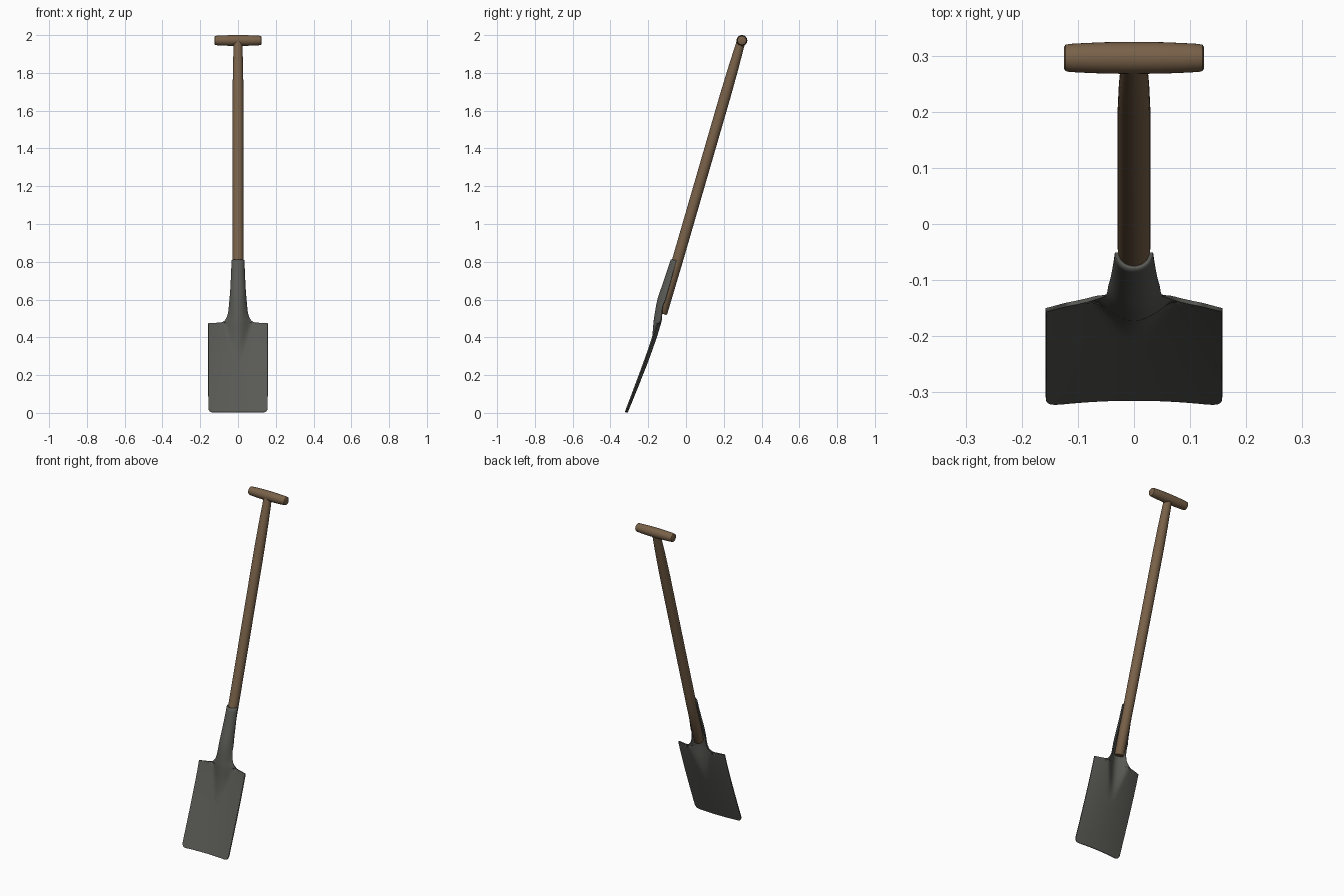
import bpy, bmesh, math
from mathutils import Vector

if "Cube" in bpy.data.objects:
    bpy.data.objects.remove(bpy.data.objects["Cube"])


def material(name, rgb):
    m = bpy.data.materials.new(name)
    m.diffuse_color = (*rgb, 1)
    m.use_nodes = True
    m.node_tree.nodes["Principled BSDF"].inputs["Base Color"].default_value = m.diffuse_color
    return m


WOOD = material("brown wood", (0.19, 0.12, 0.066))
METAL = material("dark grey metal", (0.1, 0.1, 0.09))


def finish(name, bm, mat, angle=40):
    bmesh.ops.recalc_face_normals(bm, faces=bm.faces)
    me = bpy.data.meshes.new(name)
    bm.to_mesh(me)
    bm.free()
    me.materials.append(mat)
    ob = bpy.data.objects.new(name, me)
    bpy.context.collection.objects.link(ob)
    bpy.ops.object.select_all(action='DESELECT')
    ob.select_set(True)
    bpy.context.view_layer.objects.active = ob
    bpy.ops.object.shade_smooth_by_angle(angle=math.radians(angle))
    return ob


def turned(name, a, b, profile, mat, n=32):
    """Round bar from a to b; profile holds (fraction, radius)."""
    a, b = Vector(a), Vector(b)
    q = (b - a).to_track_quat('Z', 'Y')
    bm = bmesh.new()
    rings = []
    for t, r in profile:
        c = a.lerp(b, t)
        rings.append([bm.verts.new(c + q @ Vector((r * math.cos(i * math.tau / n),
                                                   r * math.sin(i * math.tau / n), 0)))
                      for i in range(n)])
    for r0, r1 in zip(rings, rings[1:]):
        for i in range(n):
            j = (i + 1) % n
            bm.faces.new((r0[i], r0[j], r1[j], r1[i]))
    bm.faces.new(rings[0])
    bm.faces.new(rings[-1])
    return finish(name, bm, mat)


def curve(pts, z):
    """Smooth curve through (z, value) points."""
    z = min(max(z, pts[0][0]), pts[-1][0])

    def slope(i):
        p, q = pts[max(i - 1, 0)], pts[min(i + 1, len(pts) - 1)]
        return (q[1] - p[1]) / (q[0] - p[0])
    for i in range(len(pts) - 1):
        (z0, v0), (z1, v1) = pts[i], pts[i + 1]
        if z <= z1:
            d = z1 - z0
            t = (z - z0) / d
            return ((2*t**3 - 3*t*t + 1) * v0 + (t**3 - 2*t*t + t) * d * slope(i)
                    + (3*t*t - 2*t**3) * v1 + (t**3 - t*t) * d * slope(i + 1))


# shaft and cross grip
turned("shaft", (0, -0.127, 0.525), (0, 0.291, 1.965),
       [(0, 0.023), (0.004, 0.027), (0.2, 0.029), (0.8, 0.029), (0.9, 0.027), (1, 0.023)], WOOD)
half = [(0.0, 0.019), (0.012, 0.0235), (0.04, 0.025), (0.15, 0.0265), (0.3, 0.028), (0.5, 0.0285)]
turned("grip", (-0.125, 0.296, 1.9715), (0.125, 0.296, 1.9715),
       half + [(1 - t, r) for t, r in half[-2::-1]], WOOD)

# blade with its socket trough: one curved sheet, given thickness
BASE = [(0, -0.313), (0.1, -0.272), (0.2, -0.232), (0.3, -0.193), (0.4, -0.156),
        (0.475, -0.131), (0.52, -0.121), (0.6, -0.106), (0.7, -0.078), (0.81, -0.05)]
RIDGE = [(0.27, 0), (0.33, 0.006), (0.4, 0.02), (0.475, 0.038), (0.52, 0.042),
         (0.6, 0.042), (0.7, 0.036), (0.81, 0.028)]
RADIUS = [(0.27, 0.02), (0.33, 0.035), (0.4, 0.055), (0.475, 0.07), (0.52, 0.056),
          (0.6, 0.042), (0.7, 0.035), (0.81, 0.0305)]
POWER = [(0.4, 2), (0.475, 1.5), (0.55, 0.8), (0.62, 0.5), (0.81, 0.5)]
SHOULDER = [(0.6, 0.042), (0.57, 0.0445), (0.54, 0.048), (0.52, 0.0525), (0.505, 0.058),
            (0.495, 0.064), (0.486, 0.073), (0.48, 0.084), (0.477, 0.098), (0.476, 0.125)]
rows = [(0.81 - 0.021 * i, curve(RADIUS, 0.81 - 0.021 * i)) for i in range(10)] + SHOULDER
rows += [(0.474 - 0.0185 * i, 0.157) for i in range(25)]
rows += [(0.024, 0.1565), (0.016, 0.154), (0.009, 0.149), (0.005, 0.142), (0.003, 0.13)]

COLS = 48
bm = bmesh.new()
grid = []
for z, w in rows:
    line = []
    for i in range(COLS + 1):
        x = w * math.sin((i / COLS - 0.5) * math.pi)
        cup = (0.4 + 0.5 * min(z / 0.475, 1)) * x * x
        r = max(curve(RADIUS, z), w if z > 0.56 else 0)
        bump = max(0, 1 - (x / r) ** 2) ** curve(POWER, z)
        y = curve(BASE, z) - cup - curve(RIDGE, z) * bump
        line.append(bm.verts.new((x, y, z)))
    grid.append(line)
for a, b in zip(grid, grid[1:]):
    for i in range(COLS):
        bm.faces.new((a[i], b[i], b[i + 1], a[i + 1]))
blade = finish("blade_and_socket", bm, METAL)
sol = blade.modifiers.new("thickness", 'SOLIDIFY')
sol.thickness = 0.007
sol.offset = 0
